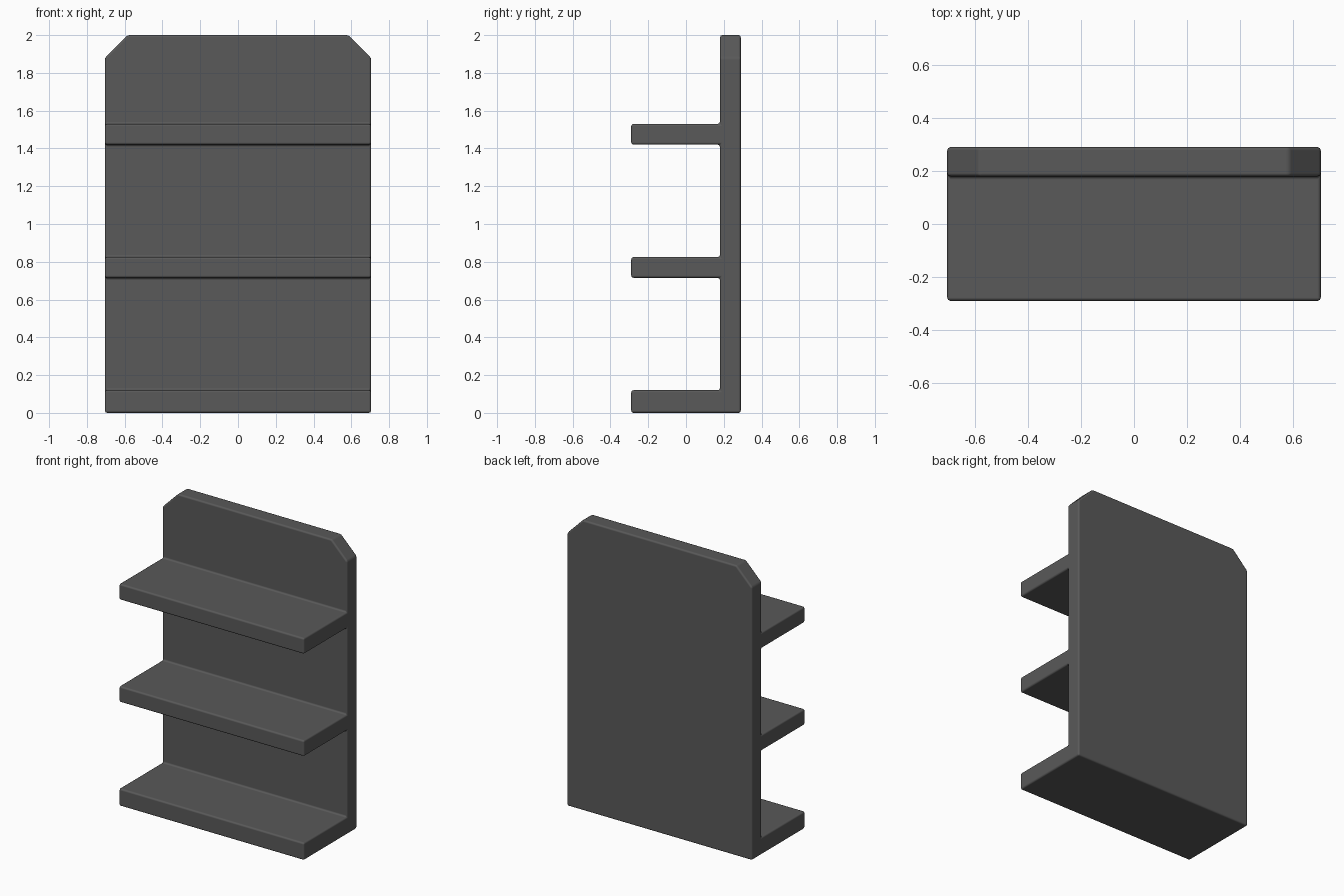
import bpy, bmesh
from mathutils import Vector

cube = bpy.data.objects.get("Cube")
if cube:
    bpy.data.objects.remove(cube, do_unlink=True)

HALF_WIDTH, HEIGHT = 0.705, 2.0
BACK, PANEL_FRONT, SHELF_FRONT = 0.29, 0.18, -0.29
SHELVES = [(0.0, 0.12), (0.715, 0.825), (1.42, 1.53)]
CORNER = 0.12

# Dark grey finish
grey = bpy.data.materials.new("dark_grey")
grey.use_nodes = True
colour = (0.1, 0.1, 0.1, 1)
grey.diffuse_color = colour
grey.node_tree.nodes["Principled BSDF"].inputs["Base Color"].default_value = colour

# Side profile: back panel with three shelves
profile = [(BACK, 0)]
for low, high in SHELVES:
    if low > 0:
        profile.append((PANEL_FRONT, low))
    profile += [(SHELF_FRONT, low), (SHELF_FRONT, high), (PANEL_FRONT, high)]
profile += [(PANEL_FRONT, HEIGHT), (BACK, HEIGHT)]

# Extrude the profile across the width
bm = bmesh.new()
side = bm.faces.new([bm.verts.new((-HALF_WIDTH, y, z)) for y, z in profile])
ext = bmesh.ops.extrude_face_region(bm, geom=[side], use_keep_orig=True)
moved = [g for g in ext["geom"] if isinstance(g, bmesh.types.BMVert)]
bmesh.ops.translate(bm, verts=moved, vec=(2 * HALF_WIDTH, 0, 0))

# Cut off both top corners
for sign in (-1, 1):
    cut = bmesh.ops.bisect_plane(
        bm, geom=bm.verts[:] + bm.edges[:] + bm.faces[:], dist=1e-5,
        plane_co=Vector((sign * HALF_WIDTH, 0, HEIGHT - CORNER)),
        plane_no=Vector((sign, 0, 1)), clear_outer=True)
    edges = [g for g in cut["geom_cut"] if isinstance(g, bmesh.types.BMEdge)]
    bmesh.ops.edgeloop_fill(bm, edges=edges)
bmesh.ops.recalc_face_normals(bm, faces=bm.faces[:])

mesh = bpy.data.meshes.new("shelf_unit")
bm.to_mesh(mesh)
bm.free()
mesh.materials.append(grey)
unit = bpy.data.objects.new("shelf_unit", mesh)
bpy.context.collection.objects.link(unit)

# Softened edges and small fillets where shelves meet the panel
bevel = unit.modifiers.new("soft_edges", "BEVEL")
bevel.width = 0.012
bevel.segments = 2
bevel.limit_method = "ANGLE"
bevel.harden_normals = True

bpy.ops.object.select_all(action="DESELECT")
unit.select_set(True)
bpy.context.view_layer.objects.active = unit
bpy.ops.object.shade_smooth()
